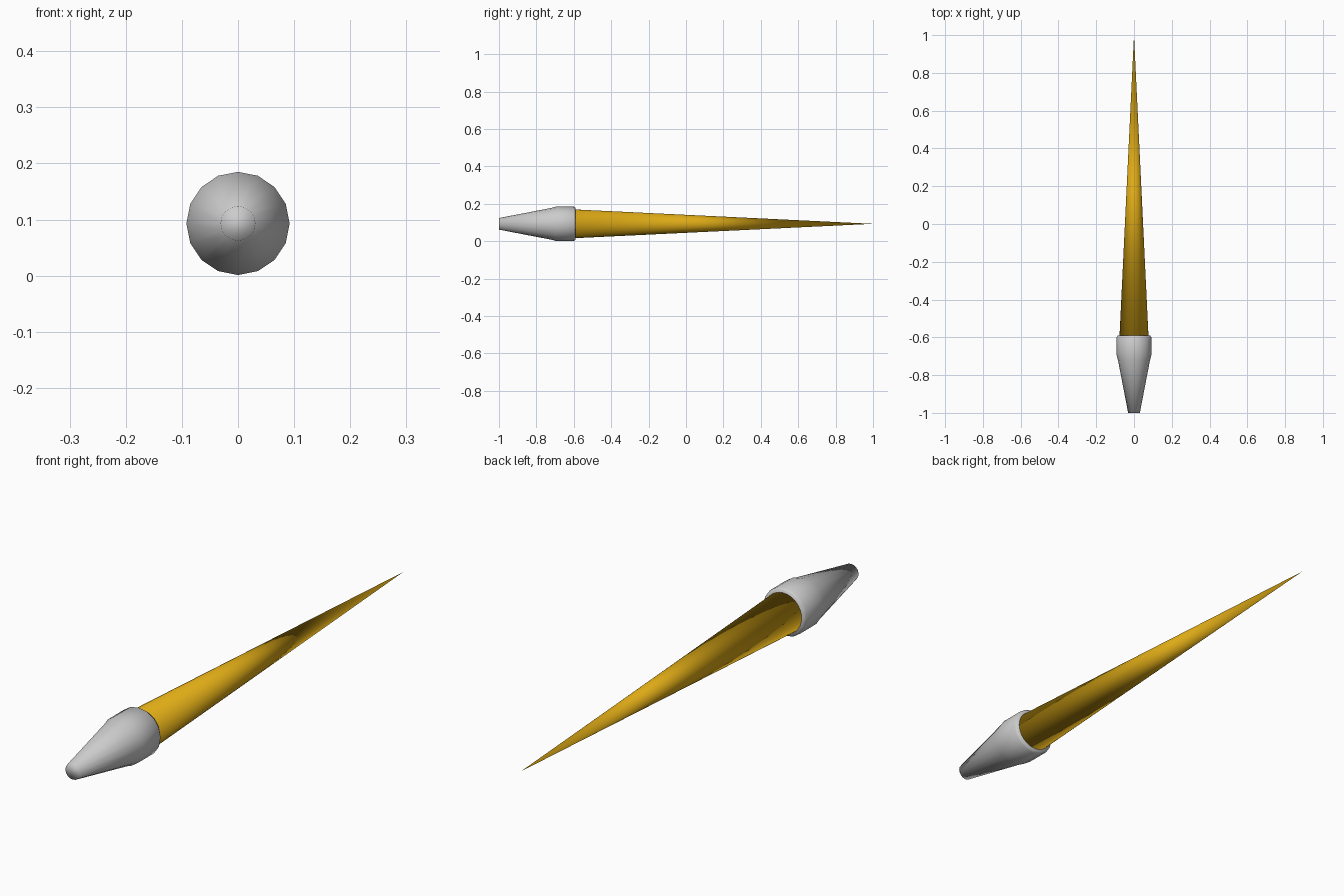
import bpy, bmesh, math

if "Cube" in bpy.data.objects:
    bpy.data.objects.remove(bpy.data.objects["Cube"])

AXIS_Z = 0.093


def lathe(name, profile, sides, colour=None):
    """Spin (y, radius) points round the long axis; ends are capped, radius 0 is a point."""
    bm = bmesh.new()
    rings = []
    for y, r in profile:
        n = sides if r > 0 else 1
        rings.append([bm.verts.new((r * math.sin(2 * math.pi * i / n), y,
                                    AXIS_Z + r * math.cos(2 * math.pi * i / n)))
                      for i in range(n)])
    for a, b in zip(rings, rings[1:]):
        for i in range(sides):
            j = (i + 1) % sides
            if len(b) == 1:
                bm.faces.new((a[i], a[j], b[0]))
            else:
                bm.faces.new((a[i], a[j], b[j], b[i]))
    for ring in (rings[0], rings[-1]):
        if len(ring) > 1:
            bm.faces.new(ring)
    bmesh.ops.recalc_face_normals(bm, faces=bm.faces)
    for f in bm.faces:
        f.smooth = True
    me = bpy.data.meshes.new(name)
    bm.to_mesh(me)
    bm.free()
    ob = bpy.data.objects.new(name, me)
    bpy.context.collection.objects.link(ob)
    if colour:
        mat = bpy.data.materials.new(name + "_colour")
        mat.diffuse_color = colour
        mat.use_nodes = True
        mat.node_tree.nodes["Principled BSDF"].inputs["Base Color"].default_value = mat.diffuse_color
        me.materials.append(mat)
    return ob


# Grey nose: tapered front, short straight collar, chamfered back rim
lathe("nose", [(-1.0, 0.031), (-0.72, 0.085), (-0.695, 0.092),
               (-0.60, 0.092), (-0.59, 0.085)], 16)

# Long yellow spike running to a point
lathe("spike", [(-0.60, 0.077), (1.0, 0.0)], 32, (0.72, 0.4, 0.008, 1))
